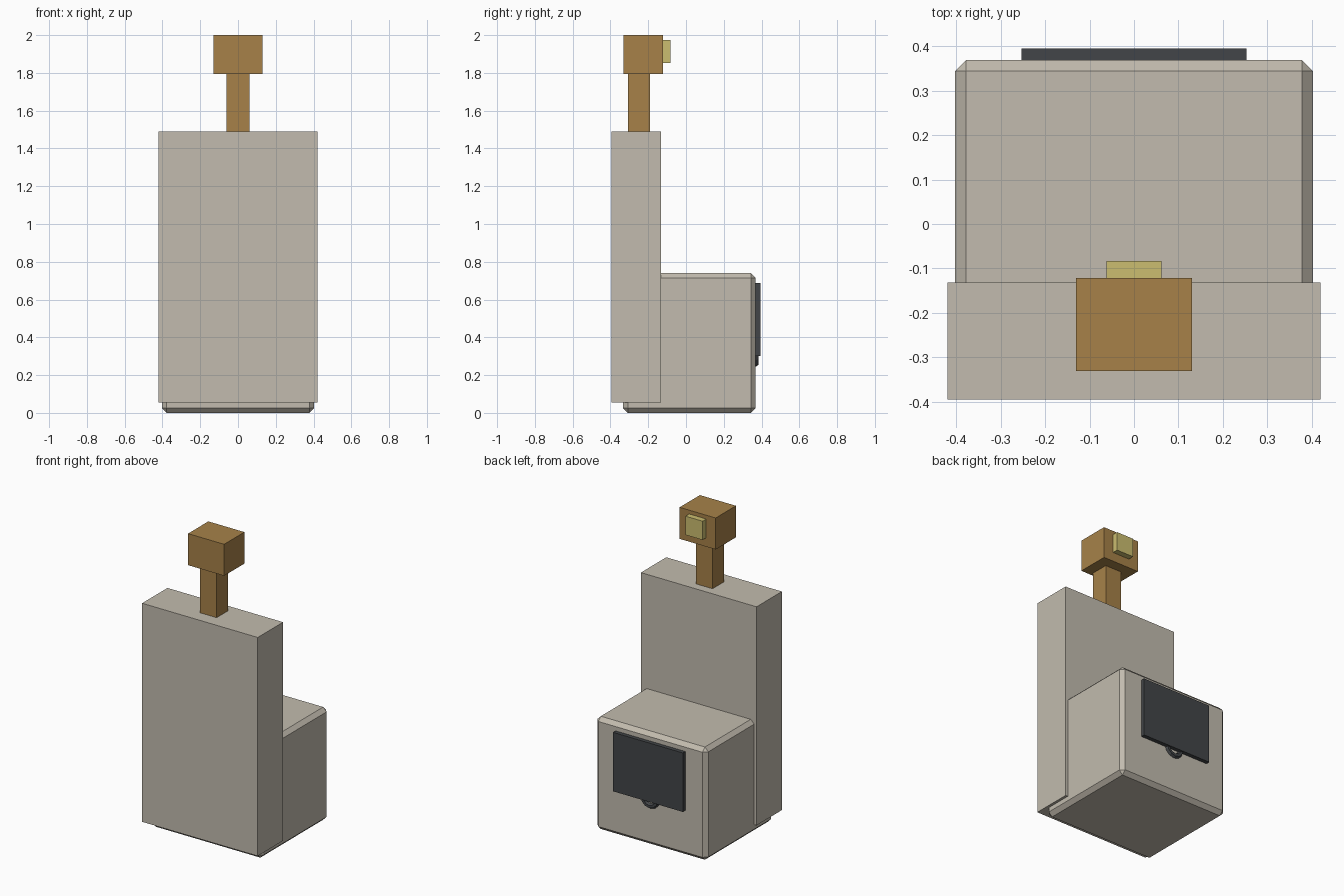
import bpy
import math

if "Cube" in bpy.data.objects:
    bpy.data.objects.remove(bpy.data.objects["Cube"])


def material(name, rgb):
    m = bpy.data.materials.new(name)
    m.diffuse_color = (*rgb, 1.0)
    m.use_nodes = True
    m.node_tree.nodes["Principled BSDF"].inputs["Base Color"].default_value = m.diffuse_color
    return m


STONE = material("pale stone", (0.54, 0.50, 0.425))
WOOD = material("brown wood", (0.385, 0.222, 0.066))
YELLOW = material("dull yellow", (0.60, 0.51, 0.16))
DARK = material("dark slate", (0.055, 0.060, 0.065))


def box(name, lo, hi, mat, bevel=0.0):
    """Box between two corners, with an optional chamfer on all edges."""
    centre = [(a + b) / 2 for a, b in zip(lo, hi)]
    bpy.ops.mesh.primitive_cube_add(size=1, location=centre)
    ob = bpy.context.object
    ob.name = name
    ob.scale = [b - a for a, b in zip(lo, hi)]
    bpy.ops.object.transform_apply(location=False, rotation=False, scale=True)
    ob.data.materials.append(mat)
    if bevel:
        mod = ob.modifiers.new("chamfer", "BEVEL")
        mod.width = bevel
        mod.segments = 1
    return ob


# Body: chamfered base block and tall slab in front of it
box("base_block", (-0.403, -0.333, 0.0), (0.403, 0.369, 0.74), STONE, 0.025)
box("tall_slab", (-0.42, -0.395, 0.055), (0.42, -0.132, 1.49), STONE)

# Post and head on top of the slab
box("post", (-0.06, -0.307, 1.45), (0.06, -0.19, 1.80), WOOD)
box("head_block", (-0.131, -0.331, 1.793), (0.131, -0.121, 2.0), WOOD)
box("head_plate", (-0.062, -0.125, 1.852), (0.062, -0.083, 1.975), YELLOW)

# Panel on the back with a ring handle peeking out below
box("back_panel", (-0.253, 0.36, 0.30), (0.253, 0.395, 0.687), DARK)
bpy.ops.mesh.primitive_torus_add(
    major_segments=12, minor_segments=6, major_radius=0.052, minor_radius=0.017,
    location=(0, 0.369, 0.314), rotation=(math.radians(90), 0, 0))
ring = bpy.context.object
ring.name = "ring_handle"
ring.data.materials.append(DARK)
